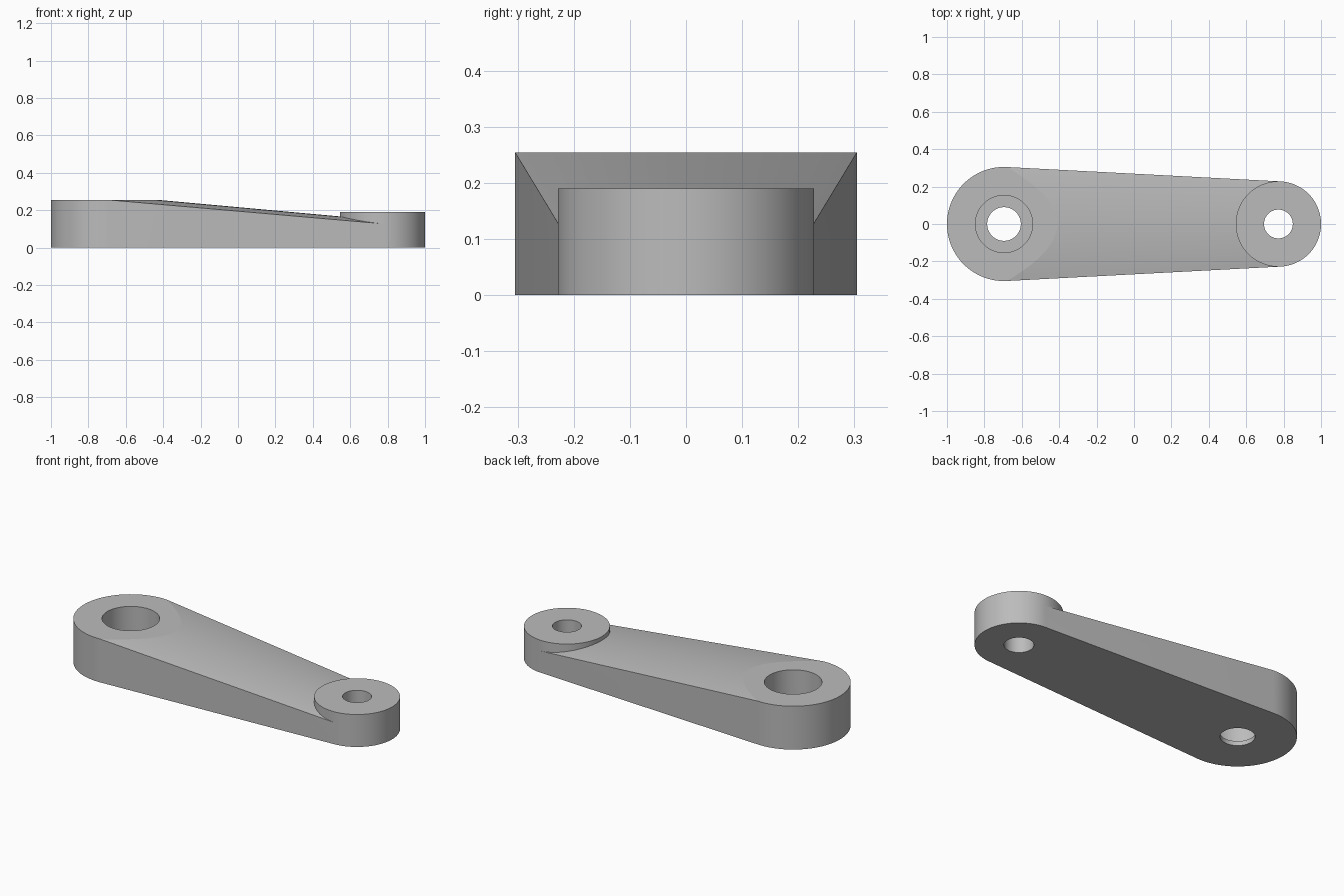
import bpy, bmesh, math

if "Cube" in bpy.data.objects:
    bpy.data.objects.remove(bpy.data.objects["Cube"], do_unlink=True)

# Main dimensions
BIG_X, BIG_R, BIG_H = -0.695, 0.305, 0.254
BOSS_X, BOSS_R, BOSS_H = 0.772, 0.228, 0.19
EDGE_H = 0.127                      # arm edge height where it meets the boss
CROWN = 0.08                        # crown rise relative to half width
tilt = math.asin((BIG_R - BOSS_R) / (BOSS_X - BIG_X))
tangent = math.pi / 2 - tilt        # angle of the upper tangent points
BIG_T = BIG_X + BIG_R * math.cos(tangent)
BOSS_T = BOSS_X + BOSS_R * math.cos(tangent)

grey = bpy.data.materials.new("grey metal")
grey.use_nodes = True
colour = (0.5, 0.5, 0.5, 1)
grey.diffuse_color = colour
grey.node_tree.nodes["Principled BSDF"].inputs["Base Color"].default_value = colour


def loft(name, first, second):
    """Solid joining two matching closed loops of points."""
    bm = bmesh.new()
    a = [bm.verts.new(p) for p in first]
    b = [bm.verts.new(p) for p in second]
    n = len(a)
    bm.faces.new(a)
    bm.faces.new(b)
    for i in range(n):
        j = (i + 1) % n
        bm.faces.new((a[i], a[j], b[j], b[i]))
    bmesh.ops.recalc_face_normals(bm, faces=bm.faces)
    mesh = bpy.data.meshes.new(name)
    bm.to_mesh(mesh)
    bm.free()
    ob = bpy.data.objects.new(name, mesh)
    bpy.context.collection.objects.link(ob)
    mesh.materials.append(grey)
    return ob


def prism(name, outline, z0, z1):
    return loft(name, [(x, y, z0) for x, y in outline], [(x, y, z1) for x, y in outline])


def arc(x, r, start, end, steps):
    angles = [start + (end - start) * i / steps for i in range(steps + 1)]
    return [(x + r * math.cos(t), r * math.sin(t)) for t in angles]


def cylinder(name, x, r, z0, z1):
    return prism(name, arc(x, r, tangent, tangent + math.tau, 96)[:-1], z0, z1)


def cut(target, cutter):
    """Subtract the cutter, then discard it."""
    cutter.hide_render = True
    mod = target.modifiers.new("cut", 'BOOLEAN')
    mod.operation = 'DIFFERENCE'
    mod.solver = 'EXACT'
    mod.object = cutter
    bpy.context.view_layer.objects.active = target
    bpy.ops.object.modifier_apply(modifier=mod.name)
    bpy.data.objects.remove(cutter, do_unlink=True)


def crown_section(x):
    """Cutter section above the crowned arm surface at x."""
    f = (x - BIG_T) / (BOSS_T - BIG_T)
    half = (BIG_R + (BOSS_R - BIG_R) * f) * math.sin(tangent)
    edge = BIG_H + (EDGE_H - BIG_H) * f
    low = []
    for i in range(-24, 25):
        t = i / 20
        low.append((x, t * half, edge + CROWN * half * (1 - t * t)))
    return low + [(x, 1.2 * half, 0.5), (x, -1.2 * half, 0.5)]


# Lever body: two round ends joined by tangent sides
outline = arc(BOSS_X, BOSS_R, -tangent, tangent, 48)
outline += arc(BIG_X, BIG_R, tangent, math.tau - tangent, 52)
lever = prism("lever_arm", outline, 0, BIG_H)

# Sloping crowned top that stops around the small boss
slope = loft("slope_cutter", crown_section(BIG_T - 0.1), crown_section(BOSS_T))
cut(slope, cylinder("boss_keep", BOSS_X, BOSS_R, -0.1, 0.7))
cut(lever, slope)

# Lower the small boss
cut(lever, prism("boss_lid", [(0.5, -0.5), (1.2, -0.5), (1.2, 0.5), (0.5, 0.5)], BOSS_H, 0.6))

# Counterbored hole and pivot hole
cut(lever, cylinder("counterbore", BIG_X, 0.153, 0.026, 0.5))
cut(lever, cylinder("shaft_hole", BIG_X, 0.09, -0.1, 0.5))
cut(lever, cylinder("pivot_hole", BOSS_X, 0.077, -0.1, 0.5))

# Smooth round walls, crisp edges
bpy.ops.object.select_all(action='DESELECT')
lever.select_set(True)
bpy.context.view_layer.objects.active = lever
bpy.ops.object.shade_smooth_by_angle(angle=math.radians(4.5))
